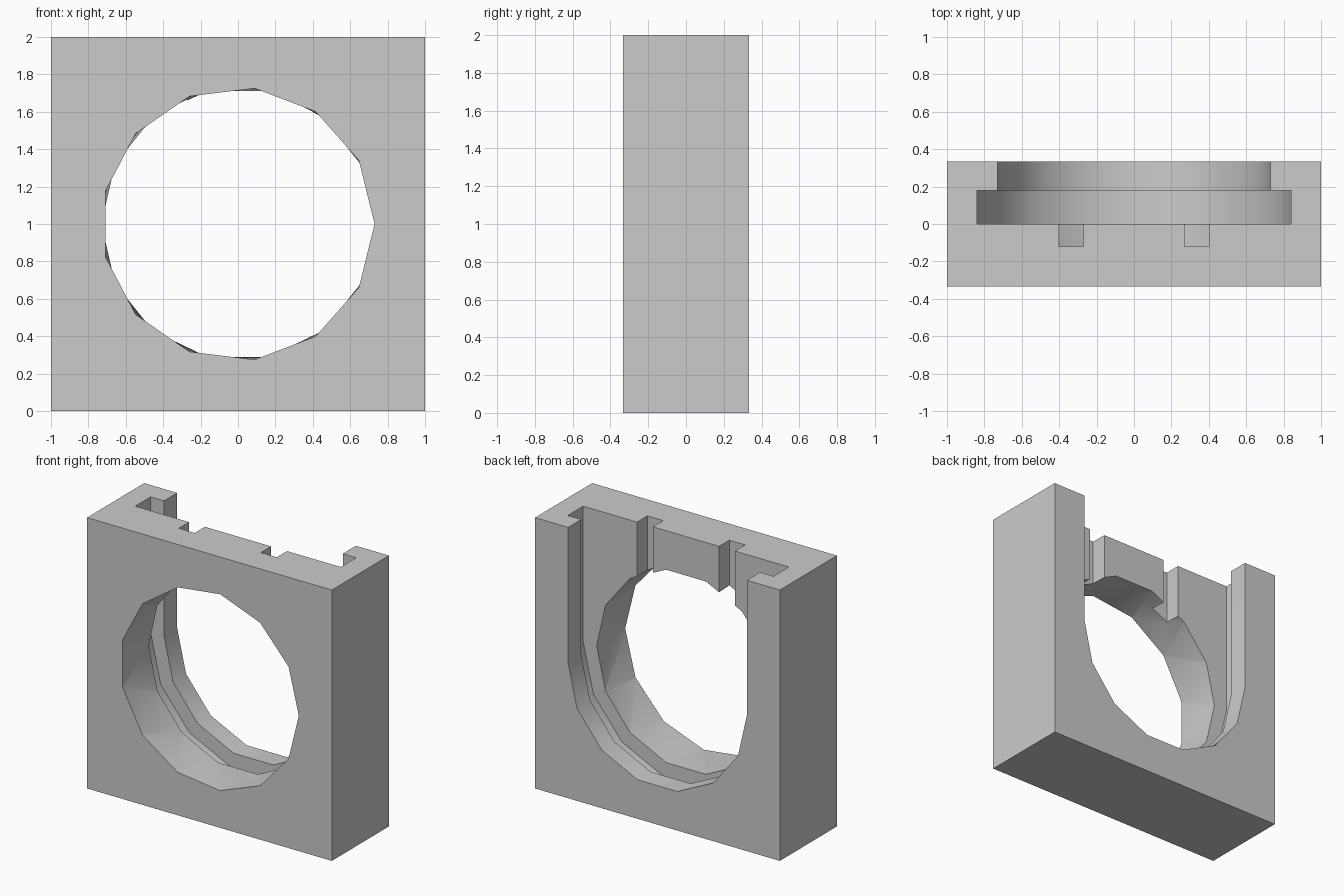
import bpy
import bmesh
from math import cos, sin, pi, radians

cube = bpy.data.objects.get("Cube")
if cube:
    bpy.data.objects.remove(cube, do_unlink=True)

grey = bpy.data.materials.new("plain_grey")
grey.use_nodes = True
colour = (0.6, 0.6, 0.6, 1)
grey.diffuse_color = colour
grey.node_tree.nodes["Principled BSDF"].inputs["Base Color"].default_value = colour

MID, HALF_DEPTH = 1.0, 1 / 3


def ring(radius, sides):
    """Round outline in x and z, with a corner on +x."""
    return [(radius * cos(2 * pi * i / sides), MID + radius * sin(2 * pi * i / sides))
            for i in range(sides)]


def u_shape(radius, sides=14, top=2.2):
    """Round bottom half with straight sides that run out of the top."""
    lower = [p for p in ring(radius, sides) if p[1] < MID + 0.001]
    return lower + [(radius, top), (-radius, top)]


def rect(x0, x1, z0, z1):
    return [(x0, z0), (x1, z0), (x1, z1), (x0, z1)]


def solid(name, front, y0, back, y1):
    """Convex solid between a front outline and a back outline."""
    bm = bmesh.new()
    for outline, y in ((front, y0), (back, y1)):
        for x, z in outline:
            bm.verts.new((x, y, z))
    bmesh.ops.convex_hull(bm, input=bm.verts)
    bmesh.ops.dissolve_limit(bm, angle_limit=radians(0.5), verts=bm.verts, edges=bm.edges)
    bmesh.ops.recalc_face_normals(bm, faces=bm.faces)
    mesh = bpy.data.meshes.new(name)
    bm.to_mesh(mesh)
    bm.free()
    mesh.materials.append(grey)
    obj = bpy.data.objects.new(name, mesh)
    bpy.context.collection.objects.link(obj)
    return obj


# Square block
outline = rect(-1, 1, 0, 2)
block = solid("holder_block", outline, -HALF_DEPTH, outline, HALF_DEPTH)

# Round window, wide slot, rear opening and two top notches
slot, opening = u_shape(0.84), u_shape(0.73)
cutters = [
    solid("window_cutter", ring(0.73, 13), -HALF_DEPTH - 0.01, ring(0.73, 14), 0.01),
    solid("slot_cutter", slot, 0, slot, 0.18),
    solid("opening_cutter", opening, 0.1, opening, 0.5),
]
for side in (-1, 1):
    notch = rect(side * 0.27, side * 0.4, 1.5, 2.2)
    cutters.append(solid("notch_cutter", notch, -0.12, notch, 0.05))

bpy.ops.object.select_all(action="DESELECT")
block.select_set(True)
bpy.context.view_layer.objects.active = block
for cutter in cutters:
    mod = block.modifiers.new("cut", "BOOLEAN")
    mod.operation = "DIFFERENCE"
    mod.solver = "EXACT"
    mod.object = cutter
    bpy.ops.object.modifier_apply(modifier=mod.name)
    bpy.data.objects.remove(cutter, do_unlink=True)

bpy.ops.object.shade_smooth_by_angle(angle=radians(30))
